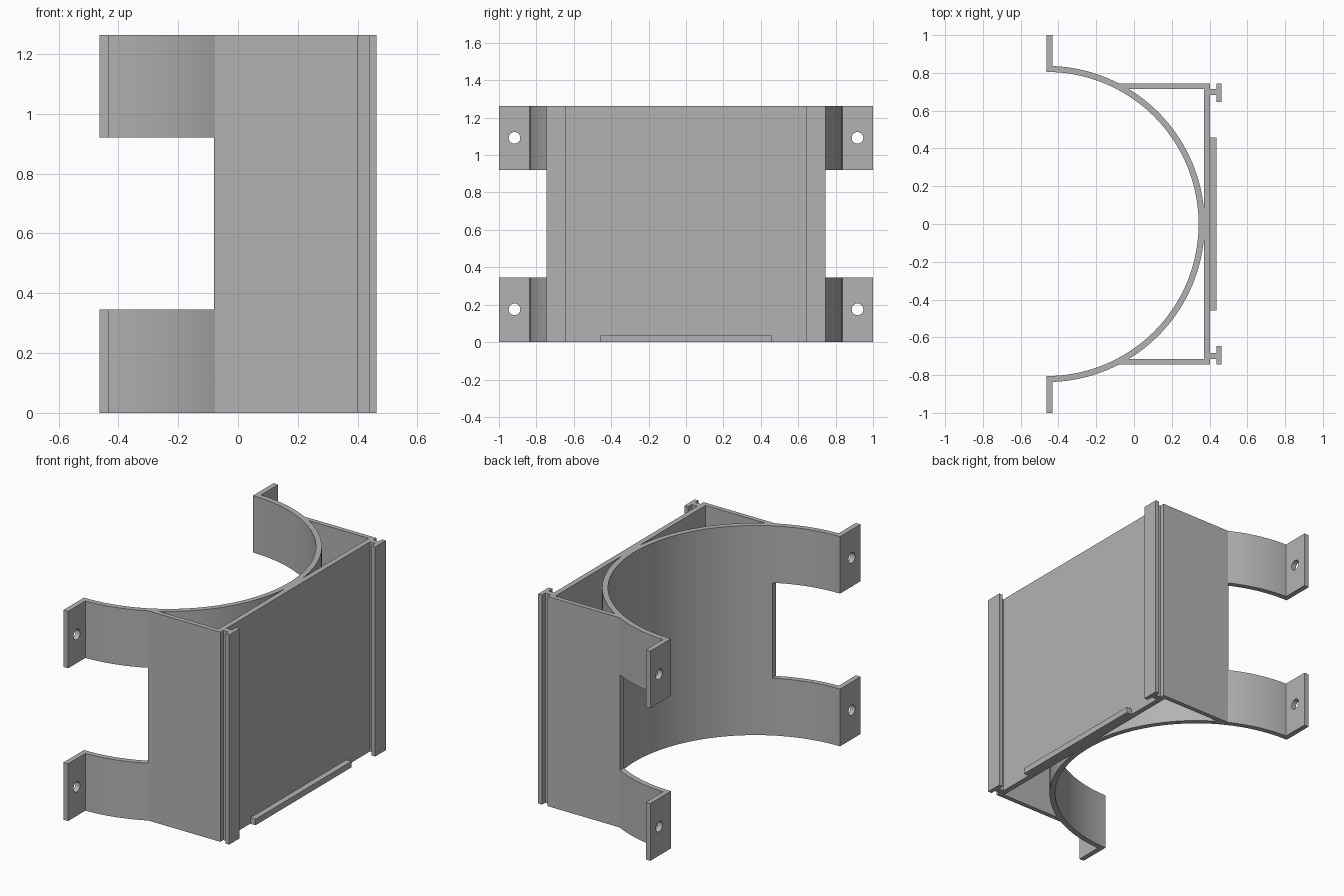
import bpy
import bmesh
from math import sin, cos, pi

if "Cube" in bpy.data.objects:
    bpy.data.objects.remove(bpy.data.objects["Cube"])

HEIGHT = 1.263
CLIP_LOW, CLIP_HIGH = 0.345, 0.92      # opening between upper and lower arms
BACK, CUT_X = -0.463, -0.08
R_IN, R_OUT = 0.805, 0.837
SEGMENTS = 72

grey = bpy.data.materials.new("plain grey")
grey.use_nodes = True
colour = (0.45, 0.45, 0.45, 1)
grey.diffuse_color = colour
grey.node_tree.nodes["Principled BSDF"].inputs["Base Color"].default_value = colour


def prism(name, outline, z0=0.0, z1=HEIGHT):
    """Extrude a plan outline from z0 up to z1."""
    bm = bmesh.new()
    face = bm.faces.new([bm.verts.new((x, y, z0)) for x, y in outline])
    top = bmesh.ops.extrude_face_region(bm, geom=[face])["geom"]
    verts = [v for v in top if isinstance(v, bmesh.types.BMVert)]
    bmesh.ops.translate(bm, verts=verts, vec=(0, 0, z1 - z0))
    bmesh.ops.recalc_face_normals(bm, faces=bm.faces)
    mesh = bpy.data.meshes.new(name)
    bm.to_mesh(mesh)
    bm.free()
    mesh.materials.append(grey)
    obj = bpy.data.objects.new(name, mesh)
    bpy.context.collection.objects.link(obj)
    return obj


def box(name, x0, x1, y0, y1, z0=0.0, z1=HEIGHT):
    return prism(name, [(x0, y0), (x1, y0), (x1, y1), (x0, y1)], z0, z1)


def activate(obj):
    bpy.ops.object.select_all(action="DESELECT")
    obj.select_set(True)
    bpy.context.view_layer.objects.active = obj


def cut(obj, cutter):
    """Subtract the cutter, then discard it."""
    mod = obj.modifiers.new("cut", "BOOLEAN")
    mod.operation, mod.solver, mod.object = "DIFFERENCE", "EXACT", cutter
    cutter.hide_render = True
    activate(obj)
    bpy.ops.object.modifier_apply(modifier=mod.name)
    bpy.data.objects.remove(cutter)


def arc(radius):
    angles = [pi * (i / SEGMENTS - 0.5) for i in range(SEGMENTS + 1)]
    return [(BACK + radius * cos(a), radius * sin(a)) for a in angles]


# Half-round saddle with the open window that leaves four arms
saddle = prism("half_round_saddle", arc(R_OUT) + arc(R_IN)[::-1])
cut(saddle, box("window_cutter", -0.6, CUT_X, -1.2, 1.2, CLIP_LOW, CLIP_HIGH))
activate(saddle)
bpy.ops.object.shade_smooth_by_angle(angle=pi / 6)

# Flat face plate and the small ledge at its foot
box("face_plate", 0.37, 0.402, -0.715, 0.715)
box("bottom_ledge", 0.402, 0.437, -0.457, 0.457, 0, 0.036)

for side, s in (("left", 1), ("right", -1)):
    # Side wall tapering into the saddle
    prism(side + "_side_wall", [(CUT_X, s * 0.743), (0.402, s * 0.743),
                                (0.402, s * 0.715), (-0.03, s * 0.715)])
    # T-shaped rail on the face plate
    prism(side + "_rail", [(x, s * y) for x, y in (
        (0.402, 0.682), (0.438, 0.682), (0.438, 0.645), (0.463, 0.645),
        (0.463, 0.745), (0.438, 0.745), (0.438, 0.714), (0.402, 0.714))])
    # Mounting tabs with screw holes
    for level, z0, z1, hole in (("lower", 0, CLIP_LOW, 0.175),
                                ("upper", CLIP_HIGH, HEIGHT, 1.092)):
        y0, y1 = sorted((s * 0.835, s))
        tab = box(f"{side}_{level}_tab", BACK, -0.432, y0, y1, z0, z1)
        bpy.ops.mesh.primitive_cylinder_add(
            vertices=32, radius=0.031, depth=0.2,
            location=(-0.45, s * 0.917, hole), rotation=(0, pi / 2, 0))
        cut(tab, bpy.context.object)
